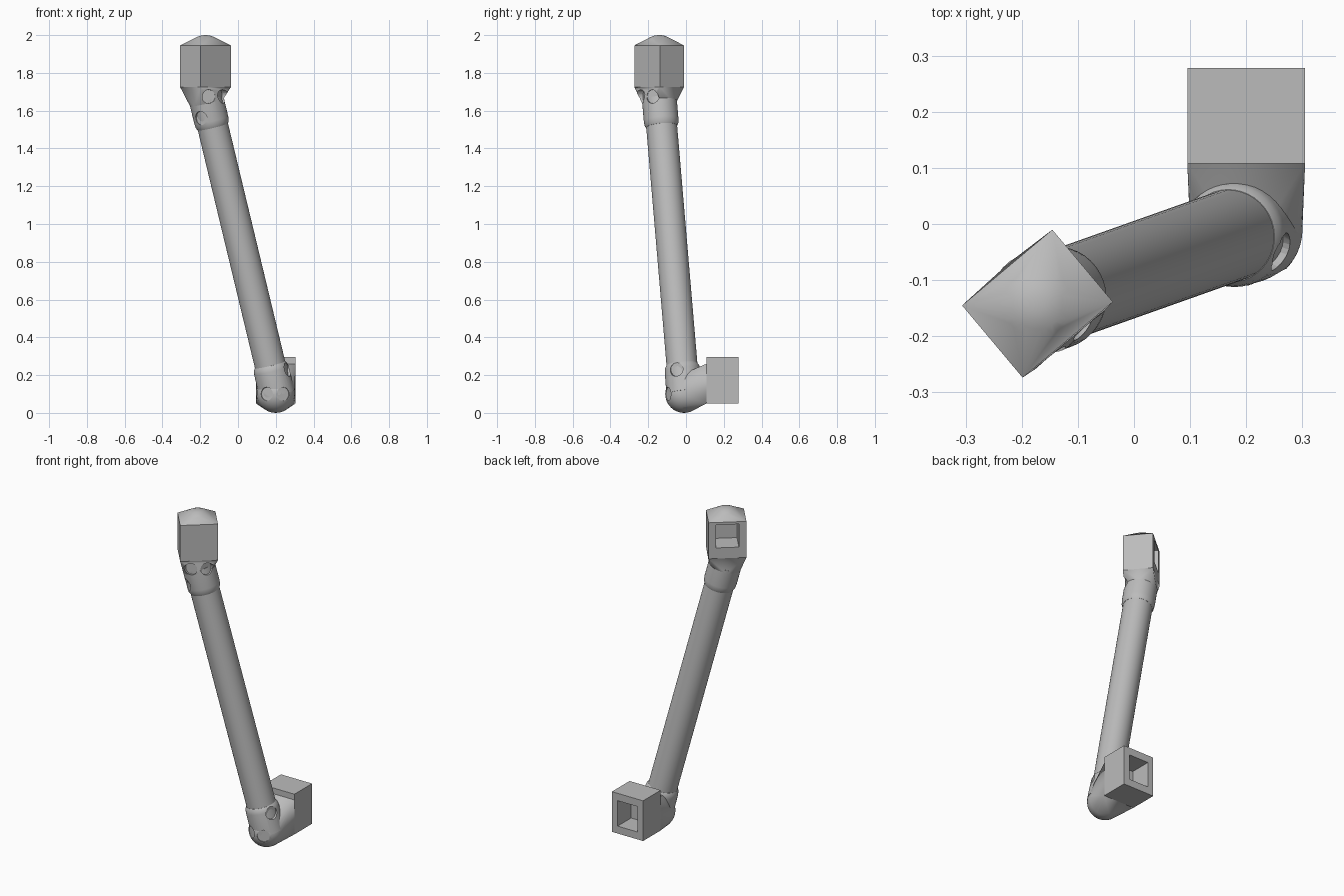
import bpy, bmesh, math
from mathutils import Vector, Matrix

if "Cube" in bpy.data.objects:
    bpy.data.objects.remove(bpy.data.objects["Cube"], do_unlink=True)

grey = bpy.data.materials.new("plain_grey")
grey.use_nodes = True
grey.diffuse_color = (0.5, 0.5, 0.5, 1)
grey.node_tree.nodes["Principled BSDF"].inputs["Base Color"].default_value = (0.5, 0.5, 0.5, 1)

# Axis of the leaning rod
FOOT = Vector((0.207, -0.008, 0.1))
AXIS = Vector((-0.31, -0.11, 1.29)).normalized()
TILT = AXIS.to_track_quat('Z', 'Y').to_matrix().to_4x4()
SIDES = 40


def on_axis(z):
    return FOOT + AXIS * ((z - FOOT.z) / AXIS.z)


def finish(name, bm, smooth=True):
    bmesh.ops.recalc_face_normals(bm, faces=bm.faces)
    mesh = bpy.data.meshes.new(name)
    bm.to_mesh(mesh)
    bm.free()
    mesh.materials.append(grey)
    ob = bpy.data.objects.new(name, mesh)
    bpy.context.collection.objects.link(ob)
    if smooth:
        smooth_by_angle(ob)
    return ob


def activate(ob):
    bpy.ops.object.select_all(action='DESELECT')
    bpy.context.view_layer.objects.active = ob
    ob.select_set(True)


def smooth_by_angle(ob):
    activate(ob)
    bpy.ops.object.shade_smooth_by_angle(angle=math.radians(30))


def ring(center, radius, matrix=Matrix()):
    """Points of a circle lying across the matrix's z direction."""
    turns = [math.tau * i / SIDES for i in range(SIDES)]
    return [center + matrix @ Vector((radius * math.cos(a), radius * math.sin(a), 0)) for a in turns]


def lathe(name, profile):
    """Closed tube around the rod axis from (height, radius) pairs."""
    bm = bmesh.new()
    rings = [[bm.verts.new(p) for p in ring(on_axis(z), r, TILT)] for z, r in profile]
    for low, high in zip(rings, rings[1:]):
        for i in range(SIDES):
            j = (i + 1) % SIDES
            bm.faces.new((low[i], low[j], high[j], high[i]))
    bm.faces.new(rings[0])
    bm.faces.new(rings[-1])
    return finish(name, bm)


def hull(name, points):
    bm = bmesh.new()
    for p in points:
        bm.verts.new(p)
    result = bmesh.ops.convex_hull(bm, input=bm.verts)
    spare = {v for v in result["geom_interior"] if isinstance(v, bmesh.types.BMVert)}
    bmesh.ops.delete(bm, geom=list(spare), context='VERTS')
    return finish(name, bm)


def socket_box(name, matrix, width, depth, height, hole, hole_depth):
    """Box with a rectangular pocket in its local +y face; hole = half width, bottom, top."""
    bm = bmesh.new()

    def loop(y, half, low, high):
        return [bm.verts.new(matrix @ Vector((x, y, z)))
                for x, z in ((-half, low), (half, low), (half, high), (-half, high))]

    loops = [loop(-depth / 2, width / 2, 0, height), loop(depth / 2, width / 2, 0, height),
             loop(depth / 2, *hole), loop(depth / 2 - hole_depth, *hole)]
    for a, b in zip(loops, loops[1:]):
        for i in range(4):
            j = (i + 1) % 4
            bm.faces.new((a[i], a[j], b[j], b[i]))
    bm.faces.new(loops[0])
    bm.faces.new(loops[-1])
    return finish(name, bm, smooth=False)


def drill(targets, center, degrees, start, radius=0.036):
    """Round flat-bottomed pocket pointing sideways from the axis."""
    a = math.radians(degrees)
    out = Vector((math.cos(a), math.sin(a), 0))
    bm = bmesh.new()
    bmesh.ops.create_cone(bm, cap_ends=True, segments=24, radius1=radius, radius2=radius, depth=0.1,
                          matrix=Matrix.Translation(center + out * (start + 0.05))
                          @ out.to_track_quat('Z', 'Y').to_matrix().to_4x4())
    cutter = finish("pocket_cutter", bm, smooth=False)
    cutter.hide_render = True
    for ob in targets:
        mod = ob.modifiers.new("pocket", 'BOOLEAN')
        mod.operation, mod.solver, mod.object = 'DIFFERENCE', 'EXACT', cutter
        activate(ob)
        bpy.ops.object.modifier_apply(modifier=mod.name)
    bpy.data.objects.remove(cutter, do_unlink=True)


# Rod and its two collars
lathe("rod", [(0.12, 0.082), (1.66, 0.082)])
lower_collar = lathe("lower_collar", [(0.1, 0.096), (0.225, 0.094), (0.243, 0.091), (0.255, 0.083)])
upper_collar = lathe("upper_collar", [(1.515, 0.083), (1.53, 0.09), (1.55, 0.092), (1.66, 0.092)])

# Upper socket, turned about z, with flare below and domed cap above
turn = Matrix.Translation((-0.172, -0.142, 1.725)) @ Matrix.Rotation(math.radians(40), 4, 'Z')
W, D, H = 0.21, 0.168, 0.22
socket_box("upper_socket", turn, W, D, H, (0.063, 0.065, 0.205), 0.125)
corners = [Vector((sx * W / 2, sy * D / 2, 0)) for sx in (-1, 1) for sy in (-1, 1)]
flare = hull("upper_flare", [turn @ c for c in corners] + ring(on_axis(1.645), 0.092, TILT))
dome = [(0.06, 1.982), (0.045, 1.99), (0.03, 1.996), (0.015, 1.999)]
cap_points = [turn @ (c + Vector((0, 0, H))) for c in corners]
for r, z in dome:
    cap_points += ring(Vector((-0.172, -0.142, z)), r)
hull("upper_cap", cap_points + [Vector((-0.172, -0.142, 2.0))])

# Lower socket with an elbow blended from a ball into its front
socket_box("lower_socket", Matrix.Translation((0.2, 0.193, 0.05)), 0.21, 0.17, 0.245,
           (0.067, 0.045, 0.2), 0.13)
ball = Vector((0.2, -0.01, 0.1))
elbow_points = [Vector((x, 0.108, z)) for x in (0.095, 0.305) for z in (0.05, 0.26)]
for k in range(1, 16):
    lat = math.pi * (k / 16 - 0.5)
    elbow_points += ring(ball + Vector((0, 0, 0.1 * math.sin(lat))), 0.1 * math.cos(lat))
elbow = hull("elbow", elbow_points + [ball - Vector((0, 0, 0.1))])

# Screw pockets around both ends
for angle in (-80, -22):
    drill((flare, upper_collar), on_axis(1.675), angle, 0.08)
drill((upper_collar,), on_axis(1.56), -125, 0.08)
for angle in (-120, -66):
    drill((elbow, lower_collar), ball, angle, 0.088)
drill((elbow, lower_collar), on_axis(0.23), -20, 0.08)
for ob in (flare, upper_collar, elbow, lower_collar):
    smooth_by_angle(ob)
